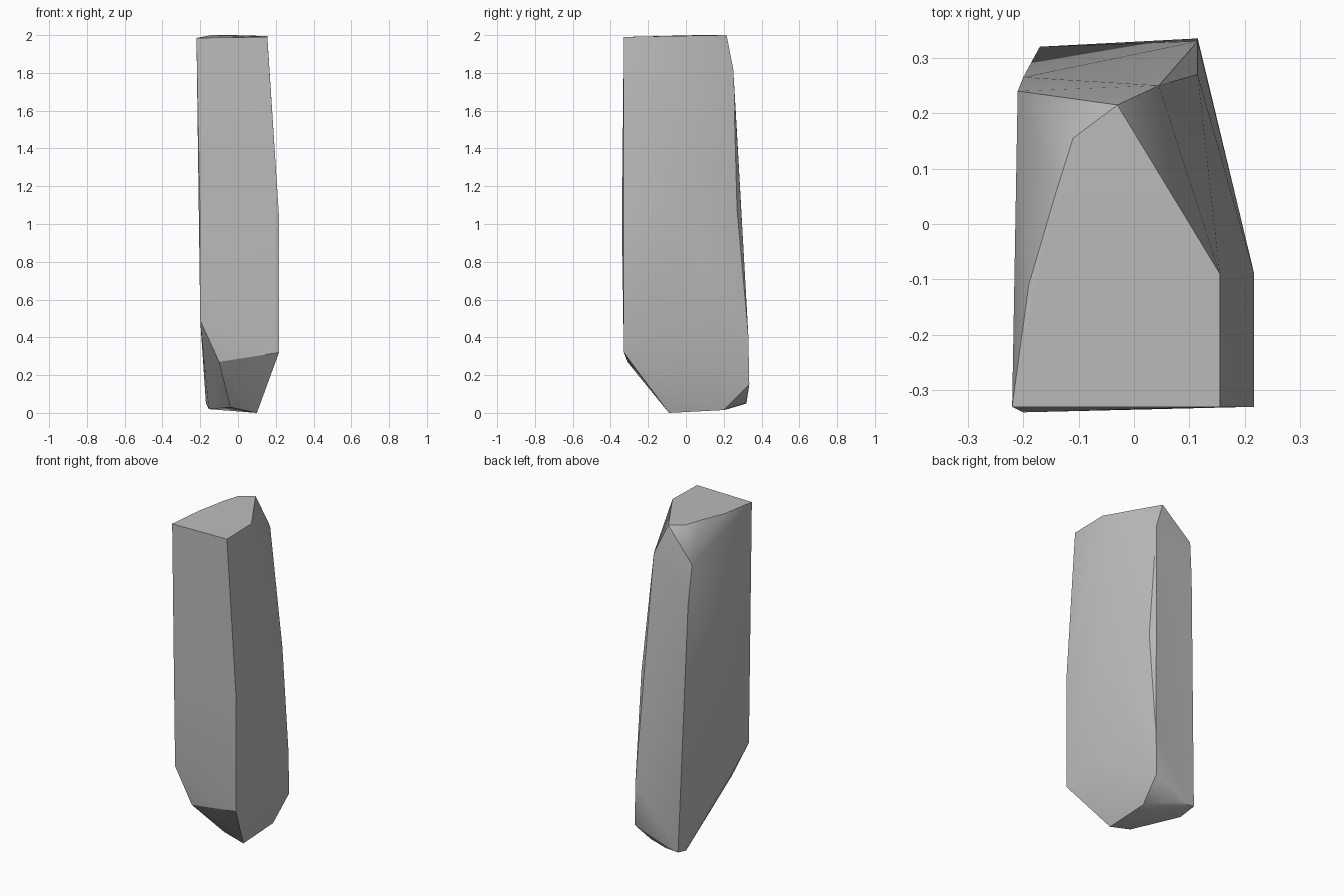
import bpy
import bmesh
from math import radians
from mathutils import Vector

default_cube = bpy.data.objects.get("Cube")
if default_cube:
    bpy.data.objects.remove(default_cube, do_unlink=True)


def make_material(name, colour):
    material = bpy.data.materials.new(name)
    material.use_nodes = True
    material.diffuse_color = colour
    for node in material.node_tree.nodes:
        if node.type == "BSDF_PRINCIPLED":
            node.inputs["Base Color"].default_value = colour
            node.inputs["Roughness"].default_value = 0.8
    return material


def make_hewn_block(name, outlines, material):
    """Wrap a convex stone skin around a few outlines given in hundredths."""
    mesh = bpy.data.meshes.new(name)
    bm = bmesh.new()
    for outline in outlines:
        for corner in outline:
            bm.verts.new(Vector(corner) / 100)
    hull = bmesh.ops.convex_hull(bm, input=bm.verts)
    unused = [v for v in hull["geom_interior"] if isinstance(v, bmesh.types.BMVert)]
    bmesh.ops.delete(bm, geom=unused, context="VERTS")
    bmesh.ops.recalc_face_normals(bm, faces=bm.faces)
    bm.to_mesh(mesh)
    bm.free()
    mesh.materials.append(material)
    block = bpy.data.objects.new(name, mesh)
    bpy.context.collection.objects.link(block)
    bpy.context.view_layer.objects.active = block
    block.select_set(True)
    bpy.ops.object.shade_smooth_by_angle(angle=radians(30))
    return block


# Flat top with a rounded left-hand edge
top_rim = [(-22, -33, 198.5), (15.5, -33, 199), (15.5, -9, 199.5), (-3, 21.5, 200),
           (-11, 15.5, 200), (-14, 6, 200), (-19, -11, 199)]
# Chamfer below the rear of the top
rear_shoulder = [(-21, 24, 181), (4.5, 25, 182), (-20, 26.5, 157)]
# Widest part of the shaft
waist = [(-20, -34, 100), (21.7, -33, 104), (21.7, -9, 104), (11.5, 27, 108)]
# Start of the taper towards the foot
lower_edge = [(-20, -33, 49), (-10, -31, 27), (21.7, -33, 32), (21.7, -9, 36),
              (11.5, 33, 41), (-18.5, -16, 33)]
# Small blunt foot with a broken rear corner
foot = [(10, -9, 0), (10, 20, 1.5), (11.5, 33.5, 15), (-4, -8, 3),
        (-15.5, 22, 2), (-17, 32, 5), (-8, 31, 5)]

grey_stone = make_material("grey stone", (0.5, 0.5, 0.5, 1))
make_hewn_block("standing_stone",
                [top_rim, rear_shoulder, waist, lower_edge, foot], grey_stone)
